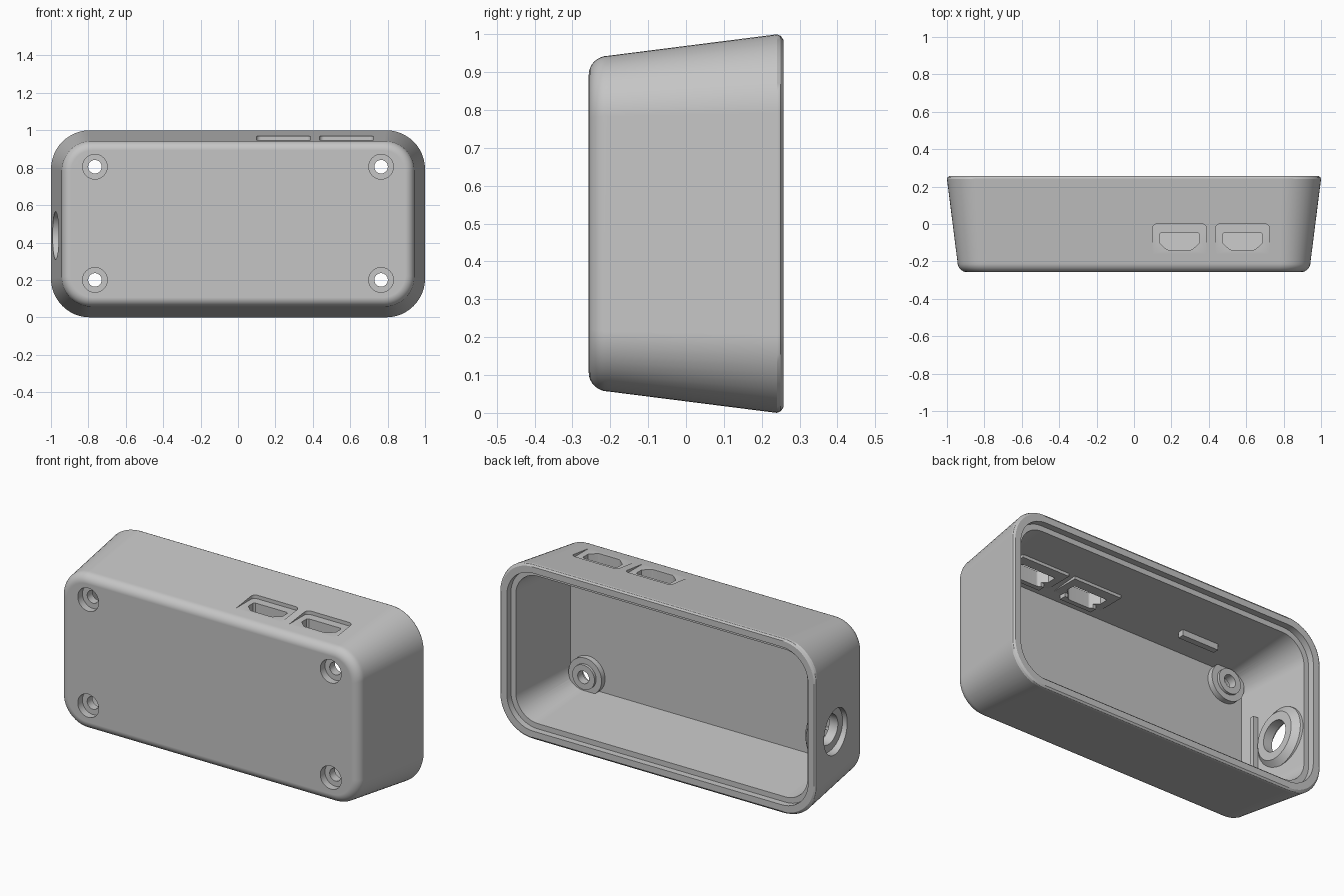
import bpy, bmesh, math
from mathutils import Vector

if "Cube" in bpy.data.objects:
    bpy.data.objects.remove(bpy.data.objects["Cube"])

grey = bpy.data.materials.new("plain grey")
grey.diffuse_color = (0.56, 0.56, 0.56, 1)
grey.use_nodes = True
grey.node_tree.nodes["Principled BSDF"].inputs["Base Color"].default_value = grey.diffuse_color


def new_object(name, bm):
    bmesh.ops.recalc_face_normals(bm, faces=bm.faces)
    me = bpy.data.meshes.new(name)
    bm.to_mesh(me)
    bm.free()
    me.materials.append(grey)
    ob = bpy.data.objects.new(name, me)
    bpy.context.collection.objects.link(ob)
    return ob


def rounded_rect(hx, hy, r, n=12):
    pts = []
    for k, (sx, sy) in enumerate([(1, 1), (-1, 1), (-1, -1), (1, -1)]):
        for i in range(n + 1):
            a = math.pi / 2 * (k + i / n)
            pts.append((sx * (hx - r) + r * math.cos(a), sy * (hy - r) + r * math.sin(a)))
    return pts


def loft(name, rings):
    """Skin matching loops of 3D points and cap both ends."""
    bm = bmesh.new()
    loops = [[bm.verts.new(p) for p in ring] for ring in rings]
    for a, b in zip(loops, loops[1:]):
        for i in range(len(a)):
            j = (i + 1) % len(a)
            bm.faces.new((a[i], a[j], b[j], b[i]))
    bm.faces.new(loops[0])
    bm.faces.new(loops[-1])
    return new_object(name, bm)


def turned(name, profile, axis, centre, n=48):
    """Turned solid: profile holds (position along axis, radius)."""
    rings = []
    for t, r in profile:
        ring = []
        for i in range(n):
            a = 2 * math.pi * i / n
            u, v = r * math.cos(a), r * math.sin(a)
            off = (u, t, v) if axis == 'y' else (t, u, v)
            ring.append(Vector(centre) + Vector(off))
        rings.append(ring)
    return loft(name, rings)


def prism(name, outline, z0, z1):
    return loft(name, [[(x, y, z) for x, y in outline] for z in (z0, z1)])


def block(name, lo, hi):
    return prism(name, [(lo[0], lo[1]), (hi[0], lo[1]), (hi[0], hi[1]), (lo[0], hi[1])], lo[2], hi[2])


def combine(target, tool, operation):
    mod = target.modifiers.new(tool.name, 'BOOLEAN')
    mod.operation, mod.object, mod.solver = operation, tool, 'EXACT'
    bpy.context.view_layer.objects.active = target
    bpy.ops.object.modifier_apply(modifier=mod.name)
    bpy.data.objects.remove(tool)


def taper(y):
    return 0.127 * (0.24 - y)


def ring(y, inset):
    return [(x, y, z + 0.5) for x, z in rounded_rect(1 - inset, 0.5 - inset, 0.208 - 0.85 * inset)]


# Tapered shell: front fillet, side walls, rounded rim, stepped lip, cavity
FLOOR = -0.215
rings = []
for i in range(9):
    a = math.pi / 2 * i / 8
    inset = taper(-0.205) + 0.05 * (1 - math.sin(a))
    rings.append(ring(-0.205 - 0.052 * math.cos(a), inset))
for y, inset in [(0.24, 0), (0.25, 0.004), (0.257, 0.014), (0.257, 0.05),
                 (0.22, 0.05), (0.22, 0.08), (FLOOR, 0.062 + taper(FLOOR))]:
    rings.append(ring(y, inset))
shell = loft("case_shell", rings)

# Raised parts inside the cavity
screws = [(x, z) for x in (-0.765, 0.765) for z in (0.2, 0.805)]
for x, z in screws:
    combine(shell, turned("screw_boss", [(-0.235, 0.104), (-0.183, 0.104), (-0.183, 0.07), (-0.168, 0.07)],
                          'y', (x, 0, z)), 'UNION')
JACK = (0, 0.045, 0.437)
combine(shell, turned("jack_boss", [(-0.94, 0.172), (-0.905, 0.165), (-0.875, 0.13)], 'x', JACK), 'UNION')
combine(shell, block("side_rib", (-0.92, -0.125, 0.26), (-0.86, -0.1, 0.61)), 'UNION')
combine(shell, block("top_rib", (-0.585, -0.08, 0.862), (-0.355, -0.045, 0.92)), 'UNION')
ports = (0.243, 0.58)
for x in ports:
    combine(shell, block("port_pad", (x - 0.15, -0.15, 0.884), (x + 0.15, 0.01, 0.92)), 'UNION')
    combine(shell, block("port_shelf", (x - 0.1, -0.165, 0.862), (x + 0.1, -0.125, 0.92)), 'UNION')

# Screw holes with counterbores
for x, z in screws:
    combine(shell, turned("screw_hole", [(-0.4, 0.066), (-0.215, 0.066), (-0.215, 0.036), (0, 0.036)],
                          'y', (x, 0, z)), 'DIFFERENCE')

# Round jack opening with counterbore
combine(shell, turned("jack_hole", [(-1.2, 0.128), (-0.93, 0.128), (-0.93, 0.085), (-0.7, 0.085)],
                      'x', JACK), 'DIFFERENCE')

# Two ports: shallow level recess and a tapered opening
for x in ports:
    recess = [(x + px, -0.1 + py) for px, py in rounded_rect(0.145, 0.1, 0.025, 5)]
    combine(shell, prism("port_recess", recess, 0.949, 1.1), 'DIFFERENCE')
    half = [(0.1, -0.048), (0.108, -0.056), (0.108, -0.1), (0.07, -0.135), (0.06, -0.138)]
    outline = [(x + px, py) for px, py in half] + [(x - px, py) for px, py in reversed(half)]
    combine(shell, prism("port_opening", outline, 0.8, 1.1), 'DIFFERENCE')

# Smooth shading with crisp edges and even flat areas
bpy.ops.object.select_all(action='DESELECT')
shell.select_set(True)
bpy.context.view_layer.objects.active = shell
bpy.ops.object.shade_smooth_by_angle(angle=math.radians(30))
weighted = shell.modifiers.new("even_shading", 'WEIGHTED_NORMAL')
weighted.keep_sharp = True
weighted.weight = 100
